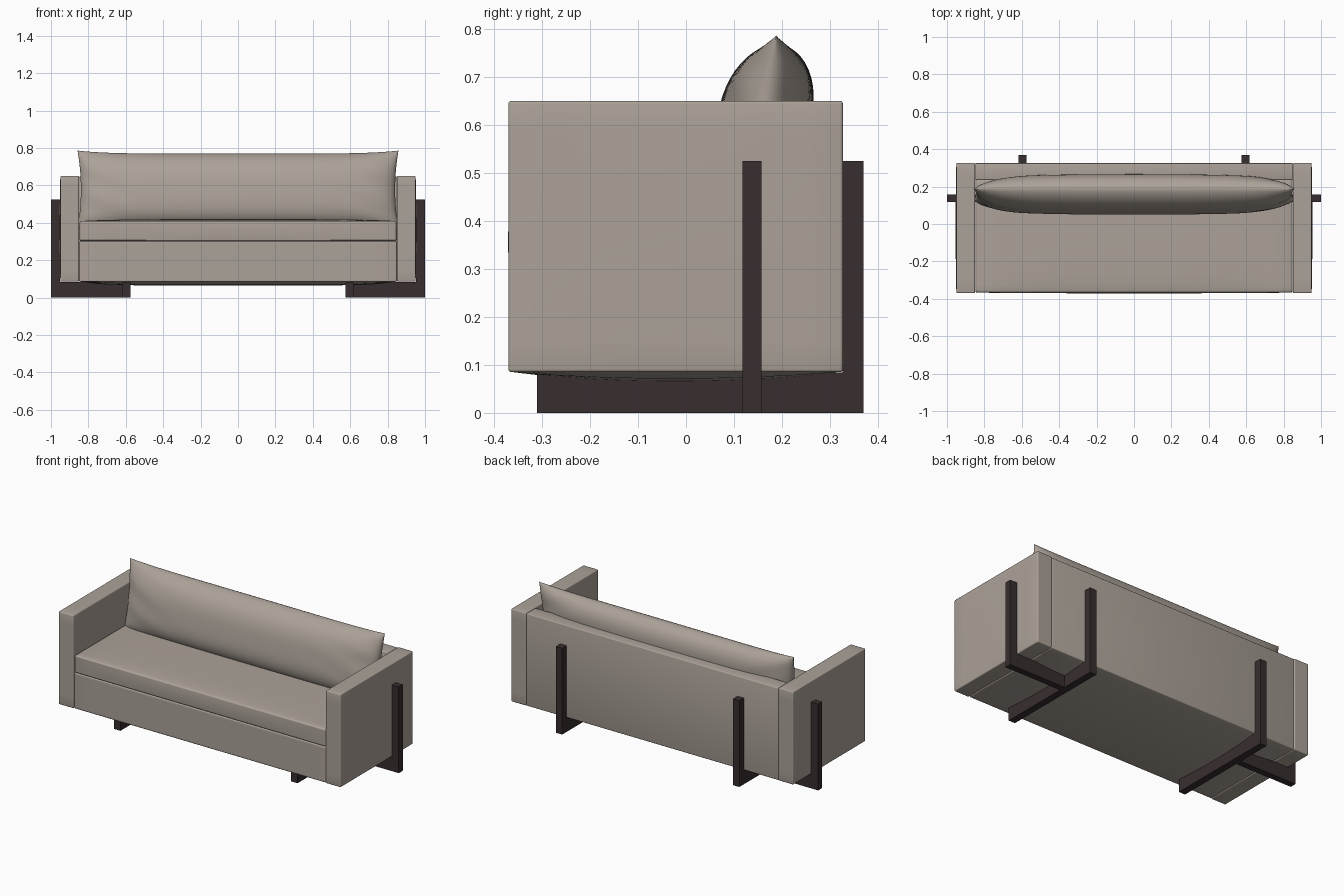
import bpy, bmesh, math
from mathutils import Vector

if "Cube" in bpy.data.objects:
    bpy.data.objects.remove(bpy.data.objects["Cube"])


def material(name, rgb):
    m = bpy.data.materials.new(name)
    m.diffuse_color = (*rgb, 1)
    m.use_nodes = True
    m.node_tree.nodes["Principled BSDF"].inputs["Base Color"].default_value = m.diffuse_color
    return m


FABRIC = material("warm grey fabric", (0.41, 0.36, 0.315))
WOOD = material("dark brown wood", (0.040, 0.027, 0.028))


def finish(bm, name, mat, smooth=True):
    bmesh.ops.recalc_face_normals(bm, faces=bm.faces)
    me = bpy.data.meshes.new(name)
    bm.to_mesh(me)
    bm.free()
    ob = bpy.data.objects.new(name, me)
    bpy.context.collection.objects.link(ob)
    me.materials.append(mat)
    if smooth:
        bpy.ops.object.select_all(action='DESELECT')
        ob.select_set(True)
        bpy.context.view_layer.objects.active = ob
        bpy.ops.object.shade_smooth_by_angle(angle=math.radians(40))
    return ob


def box(name, x, y, z, mat, bevel=0.0, cuts=0, bulge=None):
    """Box from (min, max) ranges; bulge(u, v, w) gives an offset, u v w in -1..1."""
    bm = bmesh.new()
    bmesh.ops.create_cube(bm, size=2)
    if cuts:
        bmesh.ops.subdivide_edges(bm, edges=bm.edges[:], cuts=cuts, use_grid_fill=True)
    for v in bm.verts:
        off = Vector(bulge(*v.co)) if bulge else Vector()
        v.co = Vector([(r[0] + r[1]) / 2 + c * (r[1] - r[0]) / 2
                       for r, c in zip((x, y, z), v.co)]) + off
    if bevel:
        sharp = [e for e in bm.edges if e.calc_face_angle(0) > 0.9]
        bmesh.ops.bevel(bm, geom=sharp, offset=bevel, segments=3,
                        profile=0.5, affect='EDGES')
    return finish(bm, name, mat, bevel > 0)


def dome(a, b):
    return (1 - a * a) * (1 - b * b)


# Upholstered body: two arms, back panel, base with a sagging underside
for side, label in ((-1, "left"), (1, "right")):
    box(label + "_arm", sorted((side * 0.85, side * 0.95)), (-0.37, 0.327),
        (0.085, 0.65), FABRIC, 0.006, 8,
        lambda u, v, w, s=side: (0.004 * s * dome(v, w) if u * s > 0.99 else 0, 0, 0))
box("back_panel", (-0.85, 0.85), (0.235, 0.325), (0.085, 0.647), FABRIC, 0.006)
box("base", (-0.848, 0.848), (-0.366, 0.32), (0.085, 0.302), FABRIC, 0.005, 14,
    lambda u, v, w: (0, 0, -0.02 * (1 - v * v) * (1 - u ** 8) if w < -0.99 else 0))

# Seat cushion, softly crowned
box("seat_cushion", (-0.847, 0.847), (-0.367, 0.24), (0.302, 0.41), FABRIC, 0.012, 14,
    lambda u, v, w: (0, -0.004 * dome(u, w) if v < -0.99 else 0,
                     0.01 * (1 - u ** 4) * (1 - v ** 4) if w > 0.99 else 0))


# Back cushion: two puffed sheets meeting at a seam, with pulled-out corners
def back_cushion(nu=72, nv=28):
    bm = bmesh.new()
    for face in (-1, 1):
        rows = []
        for j in range(nv + 1):
            v = -math.cos(math.pi * j / nv)
            row = []
            for i in range(nu + 1):
                u = math.sin(math.pi / 2 * (2 * i / nu - 1))
                t = max(0, 1 - abs(u) ** 7) ** 0.5 * max(0, 1 - abs(v) ** 3) ** 0.6
                # soft creases fanning in from the ends
                crease = 0.005 * abs(u) ** 5 * math.sin(9 * v + 14 * u) * t
                px = u * (0.84 + 0.018 * v * v)
                pz = 0.577 + v * (0.193 + 0.016 * u ** 6)
                py = 0.158 + 0.03 * v + face * (0.1 - 0.012 * u * u) * t + crease
                row.append(bm.verts.new((px, py, pz)))
            rows.append(row)
        for a, b in zip(rows, rows[1:]):
            for i in range(nu):
                bm.faces.new((a[i], a[i + 1], b[i + 1], b[i]))
    bmesh.ops.remove_doubles(bm, verts=bm.verts, dist=0.0003)
    finish(bm, "back_cushion", FABRIC)


back_cushion()

# Dark frame: L-shaped rear and side brackets crossing under the sofa
for s, label in ((-1, "left"), (1, "right")):
    inner = sorted((s * 0.575, s * 0.618))
    box(label + "_rear_post", inner, (0.326, 0.37), (0, 0.525), WOOD)
    box(label + "_long_runner", inner, (-0.31, 0.327), (0, 0.084), WOOD)
    box(label + "_side_post", sorted((s * 0.953, s)), (0.118, 0.157), (0, 0.525), WOOD)
    box(label + "_cross_runner", sorted((s * 0.617, s * 0.954)), (0.118, 0.157),
        (0, 0.084), WOOD)
